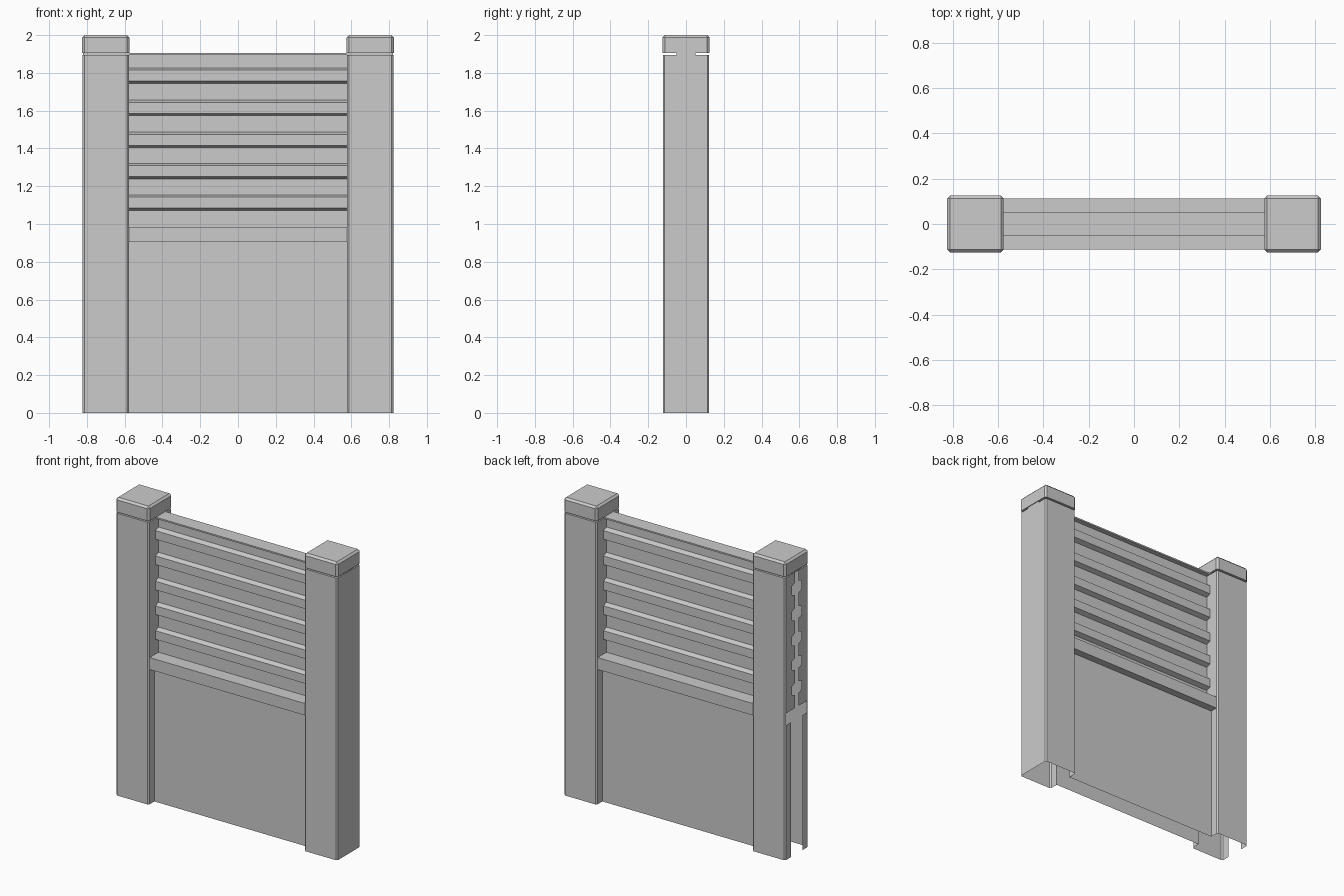
import bpy, bmesh

if "Cube" in bpy.data.objects:
    bpy.data.objects.remove(bpy.data.objects["Cube"])

POST_X, HALF, EDGE = 0.70, 0.122, 0.113   # post centre, half width, flat half width
POST_TOP, PLATE_TOP = 1.895, 1.905
INNER_X = POST_X - HALF
RIDGES = (1.785, 1.615, 1.445, 1.28, 1.113)

# half cross-section of the panel (y, z), from the ground up
profile = [(0.062, 0), (0.062, 0.905), (0.112, 0.905), (0.112, 0.985), (0.018, 0.985)]
for z in reversed(RIDGES):
    profile += [(0.018, z - 0.041), (0.05, z - 0.029), (0.05, z + 0.029), (0.018, z + 0.041)]
profile.append((0.018, POST_TOP))


def finish(bm, name):
    bmesh.ops.remove_doubles(bm, verts=bm.verts[:], dist=0.0001)
    bmesh.ops.recalc_face_normals(bm, faces=bm.faces[:])
    me = bpy.data.meshes.new(name)
    bm.to_mesh(me)
    bm.free()
    ob = bpy.data.objects.new(name, me)
    bpy.context.collection.objects.link(ob)
    return ob


def poly(bm, pts):
    return bm.faces.new([bm.verts.new(p) for p in pts])


def box(bm, x0, x1, y0, y1, z0, z1):
    r = bmesh.ops.create_cube(bm, size=1)
    for v in r["verts"]:
        v.co.x = x1 if v.co.x > 0 else x0
        v.co.y = y1 if v.co.y > 0 else y0
        v.co.z = z1 if v.co.z > 0 else z0


def slotted_side(bm, x):
    """Post wall with an opening shaped like the panel."""
    for s in (-1, 1):
        pts = [(x, s * y, z) for y, z in profile]
        pts += [(x, s * EDGE, POST_TOP), (x, s * EDGE, 0)]
        poly(bm, pts)


def post(name, cx, slots):
    bm = bmesh.new()
    h, e = HALF, EDGE
    ring = [(h, -e), (h, e), (e, h), (-e, h), (-h, e), (-h, -e), (-e, -h), (e, -h)]
    for i, (x, y) in enumerate(ring):
        x2, y2 = ring[(i + 1) % 8]
        if x == x2 and x in slots:
            slotted_side(bm, cx + x)
        else:
            poly(bm, [(cx + x, y, 0), (cx + x2, y2, 0),
                      (cx + x2, y2, POST_TOP), (cx + x, y, POST_TOP)])
    poly(bm, [(cx + x, y, POST_TOP) for x, y in ring])
    finish(bm, name)


def cap(name, cx):
    bm = bmesh.new()
    box(bm, cx - 0.125, cx + 0.125, -0.125, 0.125, PLATE_TOP, 2.0)
    edges = [ed for ed in bm.edges if max(v.co.z for v in ed.verts) > 1.99]
    bmesh.ops.bevel(bm, geom=edges, offset=0.013, segments=1, affect='EDGES')
    finish(bm, name)


# posts: the left one is open on both sides, the right one only inward
post("left_post", -POST_X, (-HALF, HALF))
post("right_post", POST_X, (-HALF,))
cap("left_cap", -POST_X)
cap("right_cap", POST_X)

# hollow panel with ledge and ridges, open at the ground
bm = bmesh.new()
for s in (-1, 1):
    for (y0, z0), (y1, z1) in zip(profile, profile[1:]):
        poly(bm, [(-INNER_X, s * y0, z0), (INNER_X, s * y0, z0),
                  (INNER_X, s * y1, z1), (-INNER_X, s * y1, z1)][::-s])
finish(bm, "slatted_panel")

# thin top plate that runs on under the caps
bm = bmesh.new()
box(bm, -0.82, 0.82, -0.05, 0.05, POST_TOP, PLATE_TOP)
finish(bm, "top_plate")
